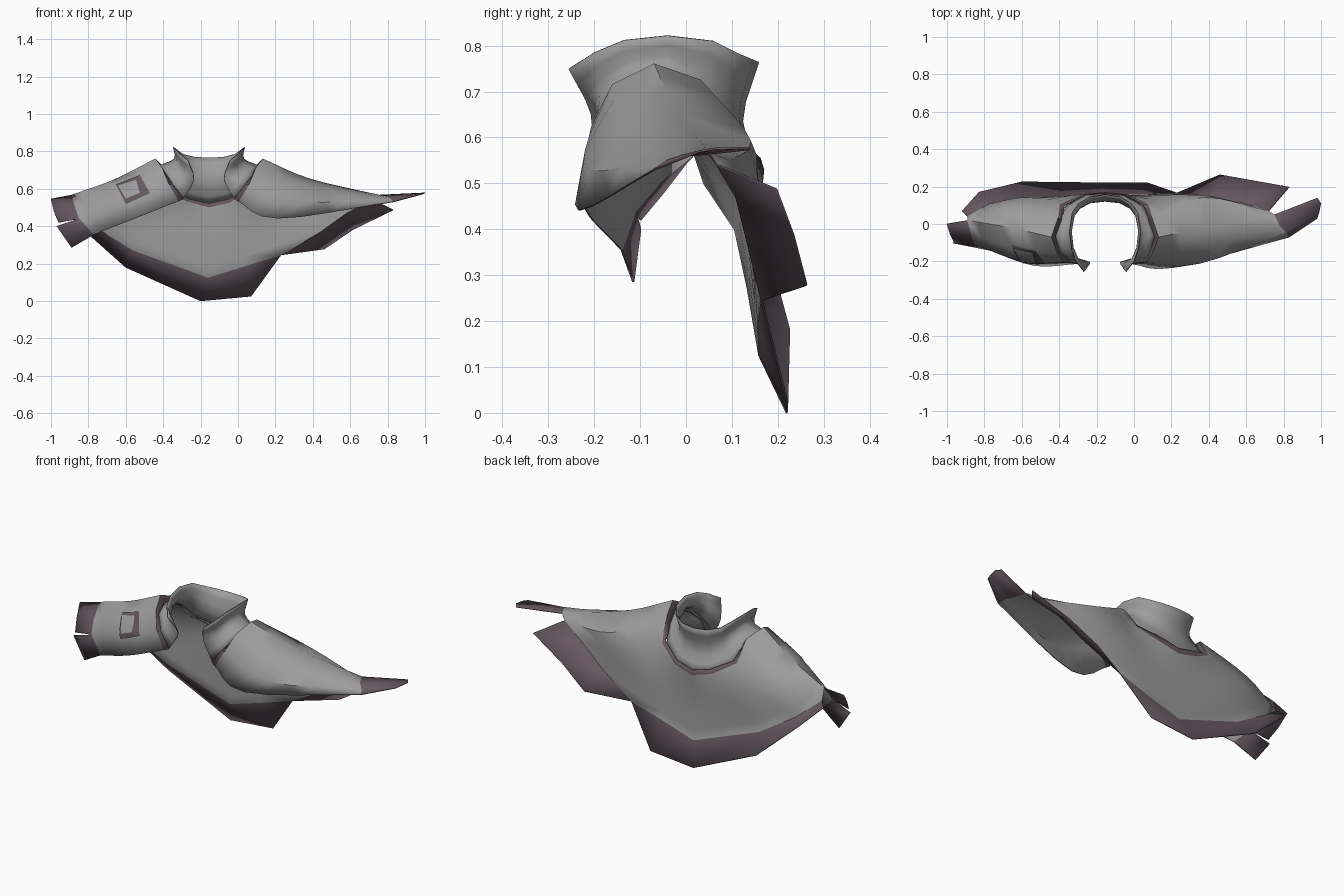
import bpy, bmesh
from mathutils import Vector
from mathutils.bvhtree import BVHTree

if "Cube" in bpy.data.objects:
    bpy.data.objects.remove(bpy.data.objects["Cube"])

NECK_X = -0.155


def material(name, rgb):
    m = bpy.data.materials.new(name)
    m.diffuse_color = (*rgb, 1)
    m.use_nodes = True
    m.node_tree.nodes["Principled BSDF"].inputs["Base Color"].default_value = m.diffuse_color
    return m


GREY = material("grey cloth", (0.335, 0.335, 0.335))
PURPLE = material("dusky purple trim", (0.135, 0.098, 0.118))


def spline(a, b, c, steps):
    """Smooth curve through three points."""
    a, b, c = Vector(a), Vector(b), Vector(c)
    t = (c - a) / 2
    out = []
    for p, q, m, n in ((a, b, b - a, t), (b, c, t, c - b)):
        for i in range(steps):
            s = i / steps
            out.append(p * (2*s**3 - 3*s*s + 1) + m * (s**3 - 2*s*s + s)
                       + q * (3*s*s - 2*s**3) + n * (s**3 - s*s))
    return out + [c]


def mirrored(half):
    """Neck columns from left front, round the back, to right front."""
    left = [(NECK_X - x, y, z) for x, y, z in half]
    right = [(NECK_X + x, y, z) for x, y, z in half[-2::-1]]
    return left + right


def loft(bm, columns):
    grid = [[bm.verts.new(p) for p in col] for col in columns]
    for a, b in zip(grid, grid[1:]):
        for j in range(len(a) - 1):
            bm.faces.new((a[j], a[j + 1], b[j + 1], b[j]))
    return grid


def finish(bm, name, thickness):
    me = bpy.data.meshes.new(name)
    bm.to_mesh(me)
    me.materials.append(GREY)
    me.materials.append(PURPLE)
    ob = bpy.data.objects.new(name, me)
    bpy.context.collection.objects.link(ob)
    bpy.context.view_layer.objects.active = ob
    ob.select_set(True)
    bpy.ops.object.shade_smooth_by_angle(angle=0.8)
    ob.select_set(False)
    if thickness:
        s = ob.modifiers.new("cloth thickness", 'SOLIDIFY')
        s.thickness = thickness
        s.offset = 0
        s.material_offset_rim = 1
    return ob


# Cape: neck rim, middle and hem of each column, left front to right front
rim = mirrored([(.135, -.21, .545), (.195, -.203, .63), (.25, -.16, .715), (.285, -.07, .76),
                (.25, .03, .725), (.22, .10, .62), (.10, .16, .555), (0, .168, .53)])
rim[10:10] = [(.08, .07, .67), (.088, .05, .70)]
middle = [(-.53, -.222, .45), (-.60, -.195, .55), (-.64, -.12, .62), (-.66, -.02, .648),
          (-.66, .09, .59), (-.58, .14, .50), (-.40, .145, .42), (-.155, .15, .33),
          (0, .15, .38), (.13, .152, .44), (.25, .155, .51), (.32, .152, .56), (.37, .14, .59),
          (.38, -.02, .653), (.40, -.12, .61), (.35, -.21, .53), (.21, -.232, .441)]
hem = [(-.77, -.14, .355), (-.85, -.11, .44), (-.87, -.06, .50), (-.89, .02, .565),
       (-.89, .04, .50), (-.77, .107, .40), (-.56, .135, .27), (-.16, .16, .125),
       (.05, .158, .19), (.23, .165, .245), (.44, .135, .37), (.58, .11, .47), (.72, .068, .54),
       (.75, .05, .565), (.78, -.01, .56), (.81, -.04, .55), (.83, -.07, .53)]
bm = bmesh.new()
columns = []
for r, m, h in zip(rim, middle, hem):
    col = spline(r, m, h, 4)
    # the trim lies flat at front and back and folds inward over the shoulders
    fold = min(1, max(0, (col[0].z - 0.6) / 0.1))
    inward = Vector((NECK_X, -.03, 0)) - col[0]
    inward.z = 0
    inward = inward.normalized() * .022 + Vector((0, 0, -.04))
    band = col[0].lerp(col[1], (1 - .9 * fold) * min(1, 0.03 / (col[1] - col[0]).length))
    columns.append([col[0] + inward * fold, band] + col[1:])
grid = loft(bm, columns)
for a, b in zip(grid, grid[1:]):          # trim band around the neck
    (set(a[0].link_faces) & set(b[0].link_faces)).pop().material_index = 1
tree = BVHTree.FromBMesh(bm)

# Hem flaps: first column and outer tips (None keeps the hem point)
flaps = [(0, [(-.89, -.115, .285), (-.97, -.10, .40)]),
         (1, [(-.96, -.10, .42), (-.985, -.05, .48), (-1, 0, .545)]),
         (4, [(-.92, .07, .48), (-.83, .17, .385), (-.60, .225, .18), (-.20, .22, .0),
              (.07, .22, .025), None]),
         (9, [None, (.46, .263, .278), (.62, .235, .385), (.83, .197, .487)]),
         (13, [(.98, .14, .575), (1, .11, .577), (.99, .06, .575), (.98, .03, .57)])]
for start, tips in flaps:
    base = [grid[start + i][-1] for i in range(len(tips))]
    outer = [bm.verts.new(t) if t else v for t, v in zip(tips, base)]
    for i in range(len(tips) - 1):
        loop = [base[i], outer[i], outer[i + 1], base[i + 1]]
        f = bm.faces.new(list(dict.fromkeys(loop)))
        f.material_index = 1
finish(bm, "cape", 0.005)

# Standing collar, open at the front, its foot tucked under the cape
foot = mirrored([(.135, -.207, .548), (.195, -.197, .625), (.245, -.15, .69), (.27, -.065, .72),
                 (.24, .03, .68), (.21, .095, .60), (.105, .155, .545), (0, .165, .522)])
waist = mirrored([(.08, -.205, .65), (.145, -.185, .70), (.175, -.125, .745), (.185, -.04, .76),
                  (.168, .04, .73), (.135, .083, .68), (.08, .113, .645), (0, .122, .635)])
top = mirrored([(.112, -.255, .75), (.155, -.20, .785), (.178, -.135, .812), (.19, -.04, .822),
                (.175, .06, .81), (.14, .11, .785), (.08, .145, .77), (0, .157, .765)])
bm = bmesh.new()
loft(bm, [spline(a, b, c, 3) for a, b, c in zip(foot, waist, top)])
finish(bm, "collar", 0.005)

# Square patch frame laid on the left front panel
outer = [(-.653, .62), (-.525, .67), (-.47, .573), (-.60, .515)]
inner = [(-.642, .614), (-.545, .645), (-.525, .575), (-.60, .545)]


def on_cape(x, z):
    hit = tree.ray_cast(Vector((x, -1, z)), Vector((0, 1, 0)))[0]
    return hit + Vector((0, -.008, .003))


def edge_points(quad, n=5):
    return [on_cape(a[0] + (b[0] - a[0]) * i / n, a[1] + (b[1] - a[1]) * i / n)
            for a, b in zip(quad, quad[1:] + quad[:1]) for i in range(n)]


bm = bmesh.new()
pairs = list(zip(edge_points(outer), edge_points(inner)))
loft(bm, pairs + pairs[:1])
for f in bm.faces:
    f.material_index = 1
finish(bm, "patch_frame", 0)
